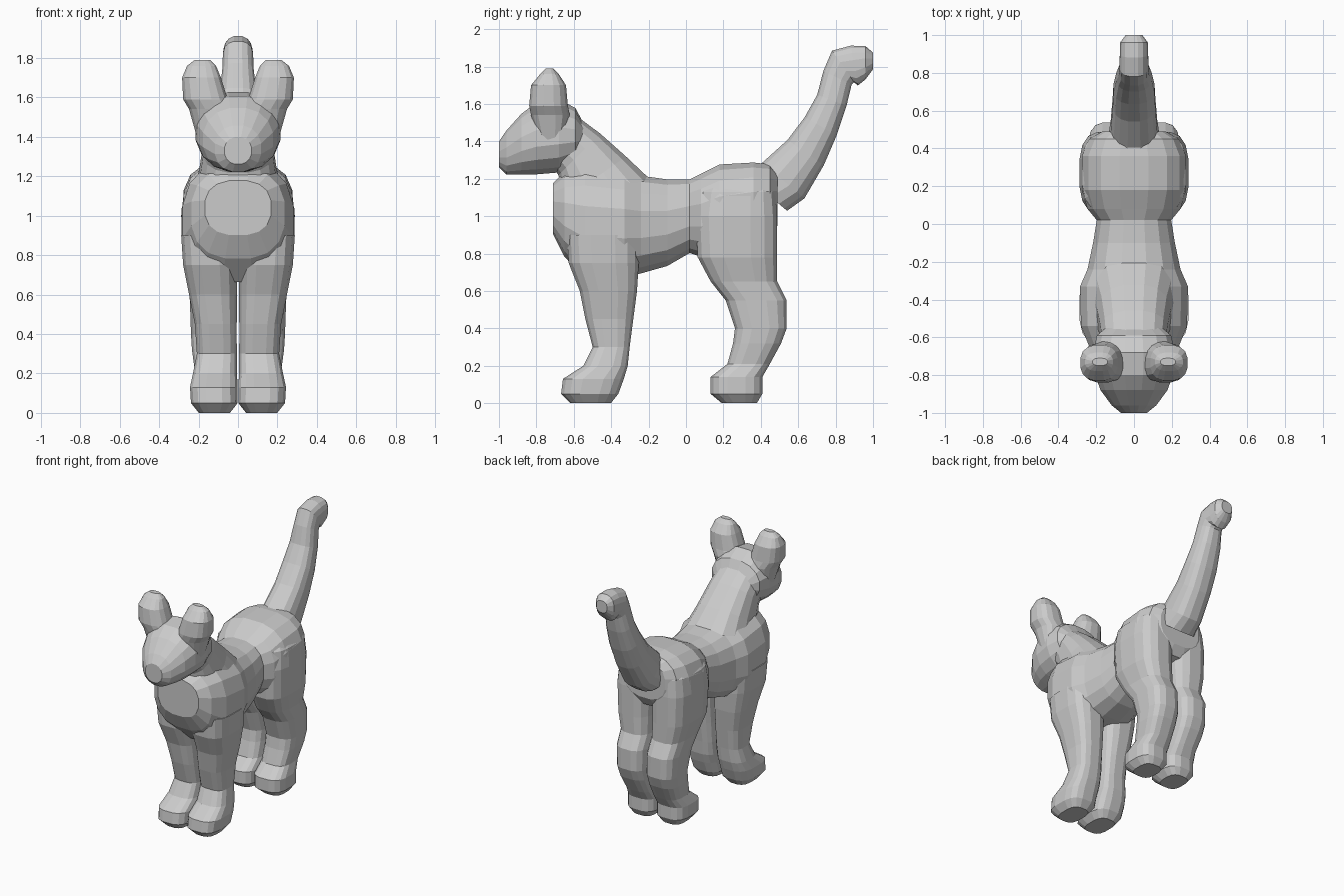
import bpy
import bmesh
from math import cos, sin, radians, pi, copysign
from mathutils import Vector

cube = bpy.data.objects.get("Cube")
if cube:
    bpy.data.objects.remove(cube, do_unlink=True)

SIDES = 16

# One plain grey for the whole animal
grey = bpy.data.materials.new("light grey")
grey.use_nodes = True
grey_value = (0.6, 0.6, 0.6, 1)
grey.diffuse_color = grey_value
grey.node_tree.nodes["Principled BSDF"].inputs["Base Color"].default_value = grey_value


def squarish(angle, power):
    """Point on a rounded-square outline of unit half width."""
    c, s = cos(angle), sin(angle)
    return (copysign(abs(c) ** (2 / power), c),
            copysign(abs(s) ** (2 / power), s))


def loft(name, rings, power=2.5):
    """Skin a list of (centre, half_width, half_depth, tilt) rings into a closed part."""
    bm = bmesh.new()
    loops = []
    for centre, half_width, half_depth, tilt in rings:
        across = Vector((half_width, 0, 0))
        along = Vector((0, cos(tilt), sin(tilt))) * half_depth
        loop = []
        for i in range(SIDES):
            u, v = squarish(2 * pi * (i + 0.5) / SIDES, power)
            loop.append(bm.verts.new(Vector(centre) + across * u + along * v))
        loops.append(loop)
    for lower, upper in zip(loops, loops[1:]):
        for i in range(SIDES):
            j = (i + 1) % SIDES
            bm.faces.new((lower[i], lower[j], upper[j], upper[i]))
    bm.faces.new(loops[0])
    bm.faces.new(loops[-1])
    bmesh.ops.recalc_face_normals(bm, faces=bm.faces)
    mesh = bpy.data.meshes.new(name)
    bm.to_mesh(mesh)
    bm.free()
    mesh.materials.append(grey)
    part = bpy.data.objects.new(name, mesh)
    bpy.context.collection.objects.link(part)
    return part


def lengthwise(name, sections, power=2.5):
    """Part running front to back from (y, bottom, top, half_width) sections."""
    rings = [((0, y, (low + high) / 2), width, (high - low) / 2, pi / 2)
             for y, low, high, width in sections]
    return loft(name, rings, power)


def standing(name, side, sections, power=2.5):
    """Part rising on one side from (z, front, back, inner, outer) sections."""
    rings = [((side * (inner + outer) / 2, (front + back) / 2, z),
              (outer - inner) / 2, (back - front) / 2, 0)
             for z, front, back, inner, outer in sections]
    return loft(name, rings, power)


def tilted(name, sections, power=2.5):
    """Part following a path in the middle plane from (y, z, half_width, half_depth, degrees)."""
    rings = [((0, y, z), width, depth, radians(angle))
             for y, z, width, depth, angle in sections]
    return loft(name, rings, power)


# Chest, belly and hips
lengthwise("torso", [
    (-0.71, 0.9, 1.18, 0.17),
    (-0.65, 0.78, 1.24, 0.24),
    (-0.54, 0.66, 1.28, 0.285),
    (-0.33, 0.67, 1.25, 0.29),
    (-0.24, 0.69, 1.22, 0.25),
    (-0.1, 0.73, 1.2, 0.22),
    (0.02, 0.8, 1.2, 0.2),
    (0.08, 0.78, 1.23, 0.25),
    (0.18, 0.8, 1.28, 0.28),
    (0.36, 0.85, 1.29, 0.28),
    (0.45, 0.88, 1.28, 0.24),
    (0.49, 0.95, 1.24, 0.17),
])

# Neck leaning forward into the head
tilted("neck", [
    (-0.42, 1.06, 0.24, 0.28, 25),
    (-0.49, 1.2, 0.2, 0.21, 35),
    (-0.57, 1.33, 0.18, 0.16, 45),
    (-0.66, 1.42, 0.17, 0.14, 50),
])

# Head with blunt muzzle
lengthwise("head", [
    (-1, 1.26, 1.4, 0.07),
    (-0.96, 1.22, 1.46, 0.12),
    (-0.88, 1.22, 1.55, 0.18),
    (-0.8, 1.22, 1.61, 0.21),
    (-0.68, 1.23, 1.63, 0.22),
    (-0.59, 1.28, 1.58, 0.2),
    (-0.54, 1.36, 1.48, 0.14),
], 2.2)

# Raised tail with its tip bent backward
tilted("tail", [
    (0.42, 1.13, 0.14, 0.16, -40),
    (0.52, 1.19, 0.125, 0.15, -40),
    (0.64, 1.34, 0.115, 0.12, -35),
    (0.72, 1.48, 0.11, 0.1, -30),
    (0.78, 1.62, 0.095, 0.085, -20),
    (0.81, 1.74, 0.08, 0.085, -25),
    (0.84, 1.8, 0.078, 0.105, -55),
    (0.9, 1.805, 0.076, 0.11, -80),
    (0.96, 1.82, 0.075, 0.09, -90),
    (1, 1.83, 0.045, 0.045, -90),
])

for label, side in (("left", 1), ("right", -1)):
    # Front leg and paw
    standing("front_leg_" + label, side, [
        (0, -0.62, -0.4, 0.04, 0.2),
        (0.05, -0.67, -0.36, 0, 0.24),
        (0.13, -0.66, -0.33, 0, 0.245),
        (0.2, -0.55, -0.31, 0.004, 0.23),
        (0.3, -0.5, -0.3, 0.005, 0.21),
        (0.45, -0.54, -0.28, 0.005, 0.22),
        (0.6, -0.57, -0.26, 0.004, 0.25),
        (0.75, -0.63, -0.25, 0, 0.28),
        (0.9, -0.64, -0.25, 0, 0.29),
    ], 3)
    # Hind leg with hock, thigh and paw
    standing("hind_leg_" + label, side, [
        (0, 0.19, 0.38, 0.04, 0.2),
        (0.05, 0.13, 0.41, 0, 0.24),
        (0.14, 0.13, 0.41, 0, 0.24),
        (0.21, 0.22, 0.45, 0.005, 0.22),
        (0.32, 0.25, 0.51, 0.005, 0.235),
        (0.4, 0.26, 0.54, 0.005, 0.24),
        (0.55, 0.21, 0.54, 0.005, 0.245),
        (0.65, 0.13, 0.49, 0.005, 0.25),
        (0.78, 0.06, 0.49, 0.004, 0.28),
        (1, 0.05, 0.49, 0, 0.29),
        (1.13, 0.07, 0.48, 0, 0.275),
        (1.22, 0.13, 0.44, 0, 0.2),
    ], 3)
    # Rounded upright ear
    standing("ear_" + label, side, [
        (1.4, -0.79, -0.65, 0.06, 0.21),
        (1.54, -0.83, -0.62, 0.02, 0.25),
        (1.59, -0.84, -0.63, 0.05, 0.28),
        (1.7, -0.83, -0.64, 0.085, 0.285),
        (1.76, -0.78, -0.68, 0.11, 0.26),
        (1.79, -0.75, -0.71, 0.14, 0.22),
    ])
